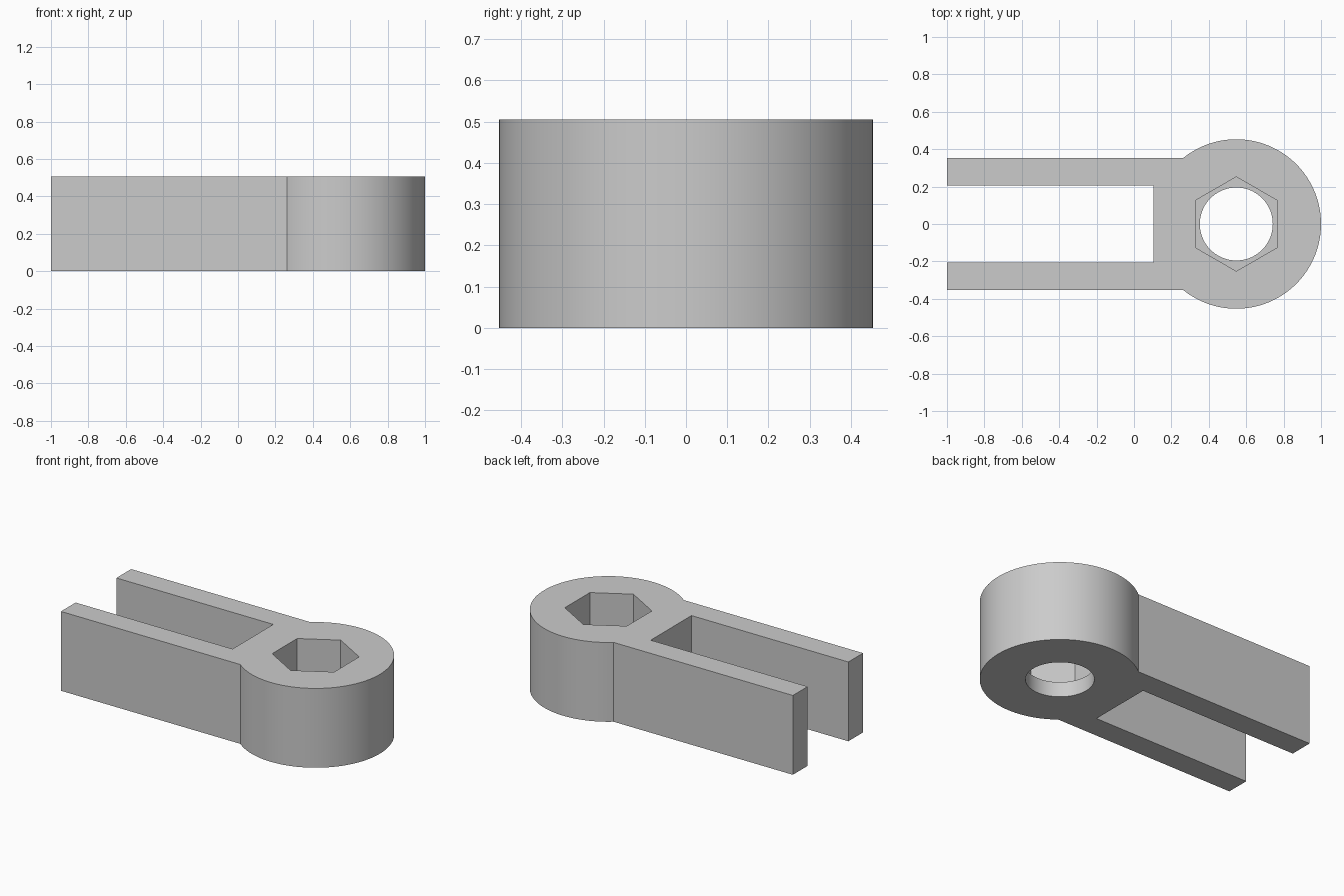
import bpy
import bmesh
import math

if "Cube" in bpy.data.objects:
    bpy.data.objects.remove(bpy.data.objects["Cube"], do_unlink=True)

HEIGHT = 0.505
EYE_X, EYE_R = 0.547, 0.453      # round end
ARM_OUT, ARM_IN = 0.353, 0.205   # half widths of fork and slot
SLOT_END = 0.105
BORE_R, HEX_R, FLOOR = 0.195, 0.252, 0.095

grey = bpy.data.materials.new("plain grey")
grey.use_nodes = True
grey.diffuse_color = (0.6, 0.6, 0.6, 1)
grey.node_tree.nodes["Principled BSDF"].inputs["Base Color"].default_value = (0.6, 0.6, 0.6, 1)


def prism(name, outline, z0, z1):
    """Extrude a closed outline upward from z0 to z1."""
    bm = bmesh.new()
    face = bm.faces.new([bm.verts.new((x, y, z0)) for x, y in outline])
    top = bmesh.ops.extrude_face_region(bm, geom=[face])["geom"]
    bmesh.ops.translate(bm, vec=(0, 0, z1 - z0),
                        verts=[v for v in top if isinstance(v, bmesh.types.BMVert)])
    bmesh.ops.recalc_face_normals(bm, faces=bm.faces)
    mesh = bpy.data.meshes.new(name)
    bm.to_mesh(mesh)
    bm.free()
    mesh.materials.append(grey)
    obj = bpy.data.objects.new(name, mesh)
    bpy.context.collection.objects.link(obj)
    return obj


def arc(radius, start, end, steps):
    """Points on an arc about the eye centre."""
    angles = [start + (end - start) * i / steps for i in range(steps + 1)]
    return [(EYE_X + radius * math.cos(a), radius * math.sin(a)) for a in angles]


# Fork with round eye: one outline, slot open at the left end
join = math.pi - math.asin(ARM_OUT / EYE_R)
outline = [(SLOT_END, ARM_IN), (SLOT_END, -ARM_IN), (-1, -ARM_IN), (-1, -ARM_OUT)]
outline += arc(EYE_R, -join, join, 96)
outline += [(-1, ARM_OUT), (-1, ARM_IN)]
body = prism("fork_body", outline, 0, HEIGHT)

# Round through hole and hexagonal nut pocket above it
cutters = [
    prism("bore_cutter", arc(BORE_R, 0, math.tau, 72)[:-1], -0.1, HEIGHT + 0.1),
    prism("nut_pocket_cutter", arc(HEX_R, math.pi / 6, math.pi / 6 + math.tau, 6)[:-1],
          FLOOR, HEIGHT + 0.1),
]
bpy.ops.object.select_all(action="DESELECT")
bpy.context.view_layer.objects.active = body
body.select_set(True)
for cutter in cutters:
    cutter.hide_render = True
    mod = body.modifiers.new("cut", "BOOLEAN")
    mod.operation = "DIFFERENCE"
    mod.solver = "EXACT"
    mod.object = cutter
    bpy.ops.object.modifier_apply(modifier=mod.name)
    bpy.data.objects.remove(cutter, do_unlink=True)

bpy.ops.object.shade_smooth_by_angle(angle=math.radians(30))
